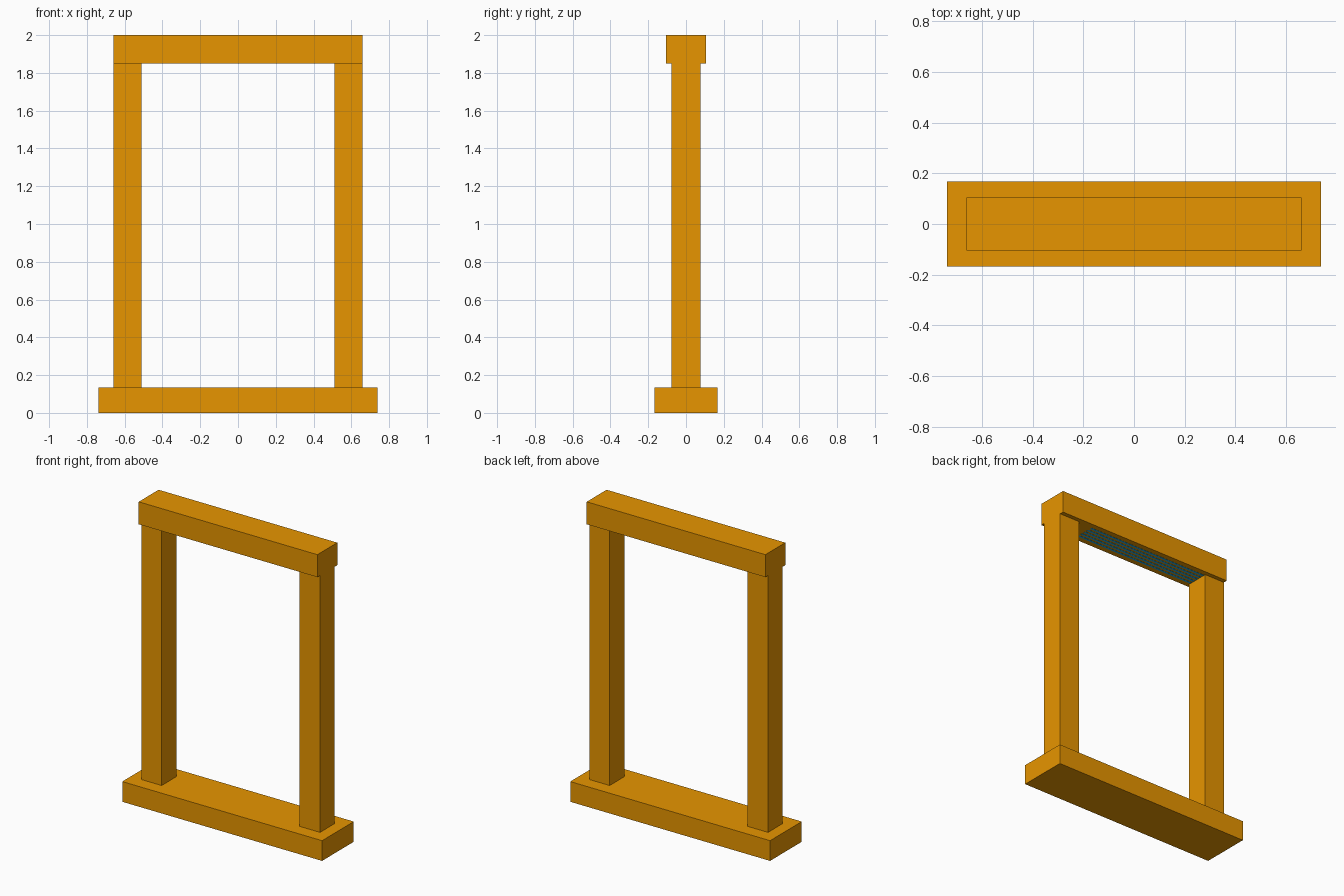
import bpy

if "Cube" in bpy.data.objects:
    bpy.data.objects.remove(bpy.data.objects["Cube"])


def material(name, rgb):
    m = bpy.data.materials.new(name)
    m.diffuse_color = (*rgb, 1)
    m.use_nodes = True
    m.node_tree.nodes["Principled BSDF"].inputs["Base Color"].default_value = m.diffuse_color
    return m


ochre = material("ochre", (0.80, 0.30, 0.0))
blue = material("blue", (0.02, 0.42, 0.78))


def box(name, lo, hi, mat):
    """Axis-aligned box between two corners."""
    centre = [(a + b) / 2 for a, b in zip(lo, hi)]
    bpy.ops.mesh.primitive_cube_add(size=1, location=centre)
    ob = bpy.context.object
    ob.name = name
    ob.scale = [b - a for a, b in zip(lo, hi)]
    bpy.ops.object.transform_apply(location=False, rotation=False, scale=True)
    ob.data.materials.append(mat)
    return ob


# Base plinth and top beam
box("base", (-0.738, -0.167, 0), (0.738, 0.167, 0.135), ochre)
box("top_beam", (-0.66, -0.105, 1.85), (0.66, 0.105, 2.0), ochre)

# Upright posts on both sides
for side, x in (("left", -0.585), ("right", 0.585)):
    box(side + "_post", (x - 0.075, -0.077, 0.135), (x + 0.075, 0.077, 1.85), ochre)

# Thin blue streaks under the beam, between the posts
for i in range(5):
    y = -0.06 + i * 0.03
    box("underside_streak", (-0.51, y - 0.008, 1.849), (0.40, y + 0.008, 1.851), blue)
